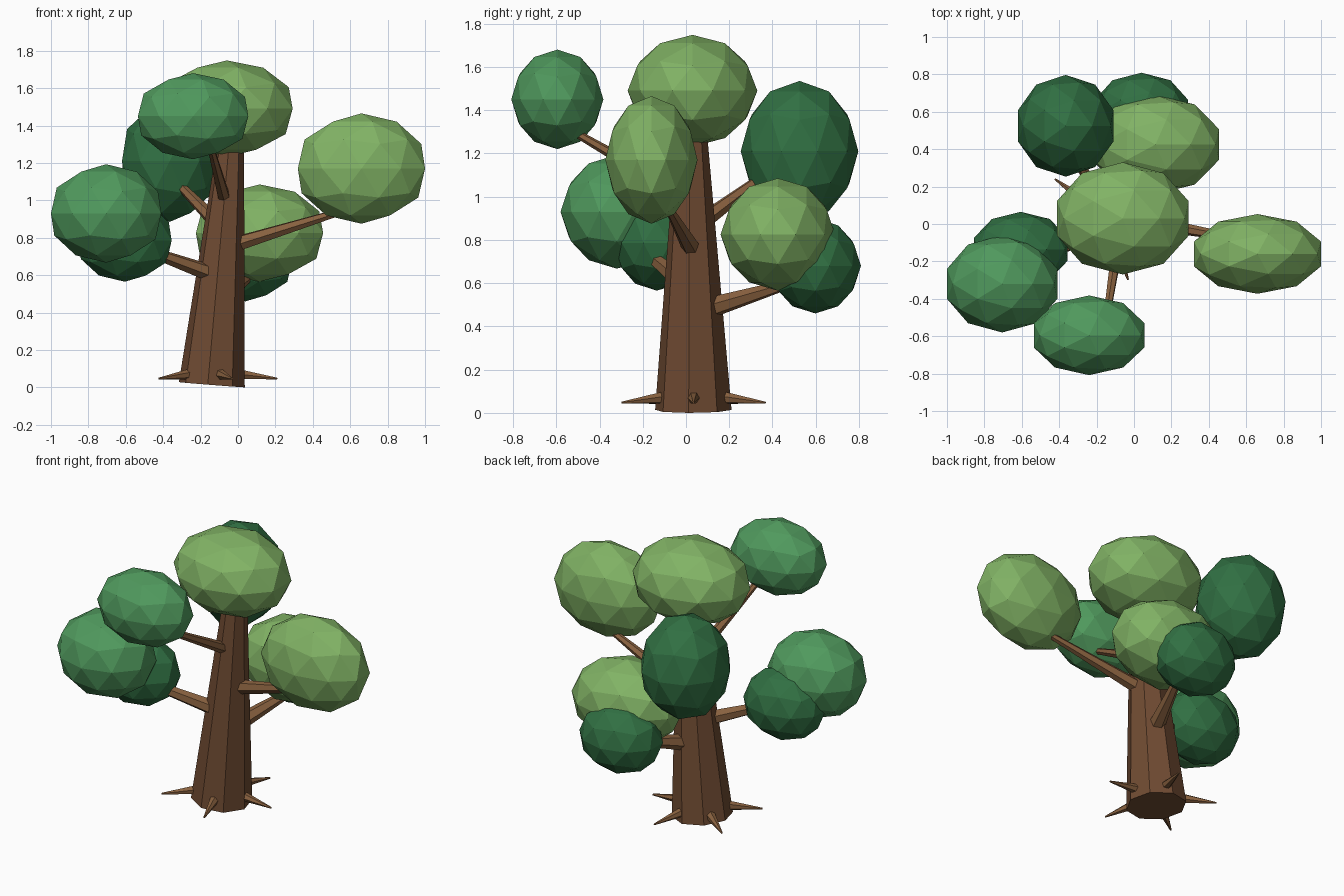
import bpy, bmesh, math
from mathutils import Vector, Matrix

if "Cube" in bpy.data.objects:
    bpy.data.objects.remove(bpy.data.objects["Cube"])


def material(name, rgb):
    m = bpy.data.materials.new(name)
    m.diffuse_color = (*rgb, 1)
    m.use_nodes = True
    m.node_tree.nodes["Principled BSDF"].inputs["Base Color"].default_value = m.diffuse_color
    return m


BARK = material("bark", (0.16, 0.07, 0.032))
WOOD = material("branch_wood", (0.25, 0.12, 0.05))
LIGHT = material("light_leaves", (0.22, 0.45, 0.13))
MID = material("mid_leaves", (0.08, 0.32, 0.11))
DARK = material("dark_leaves", (0.03, 0.16, 0.055))


def finish(name, bm, mat):
    me = bpy.data.meshes.new(name)
    bm.to_mesh(me)
    bm.free()
    me.materials.append(mat)
    ob = bpy.data.objects.new(name, me)
    bpy.context.collection.objects.link(ob)


def taper(name, a, b, r1, r2, sides, mat, spin=0):
    """Flat-shaded tapered rod from point a to point b."""
    a, b = Vector(a), Vector(b)
    d = b - a
    rot = Vector((0, 0, 1)).rotation_difference(d).to_matrix().to_4x4()
    mtx = Matrix.Translation((a + b) / 2) @ rot @ Matrix.Rotation(math.radians(spin), 4, 'Z')
    bm = bmesh.new()
    bmesh.ops.create_cone(bm, cap_ends=True, segments=sides, radius1=r1,
                          radius2=r2, depth=d.length, matrix=mtx)
    finish(name, bm, mat)


def clump(name, centre, radii, mat):
    """Faceted leaf ball stretched to exact half-extents."""
    bm = bmesh.new()
    bmesh.ops.create_icosphere(bm, subdivisions=2, radius=1)
    ext = [max(v.co[i] for v in bm.verts) for i in range(3)]
    for v in bm.verts:
        v.co = Vector([centre[i] + v.co[i] * radii[i] / ext[i] for i in range(3)])
    finish(name, bm, mat)


# Leaning trunk
taper("trunk", (-0.14, 0.034, 0.014), (-0.035, 0.025, 1.35), 0.178, 0.068, 8, BARK, -7)

# Five root spikes around the base
for i in range(5):
    t = math.radians(72 * i)
    c, s = math.cos(t), math.sin(t)
    taper(f"root_{i + 1}", (-0.14 + 0.11 * c, 0.035 + 0.11 * s, 0.075),
          (-0.14 + 0.35 * c, 0.035 + 0.35 * s, 0.047), 0.034, 0.005, 6, WOOD)

# Branches
for name, a, b, r1, r2 in [
    ("right_branch", (-0.08, 0.035, 0.745), (0.60, -0.085, 0.955), 0.046, 0.018),
    ("front_branch", (-0.07, 0.0, 1.0), (-0.15, -0.52, 1.30), 0.036, 0.018),
    ("left_branch", (-0.12, -0.01, 0.60), (-0.55, -0.20, 0.755), 0.048, 0.024),
    ("back_left_branch", (-0.10, 0.05, 0.865), (-0.37, 0.42, 1.14), 0.042, 0.018),
    ("back_branch", (-0.10, 0.04, 0.465), (0.08, 0.52, 0.61), 0.055, 0.020),
]:
    taper(name, a, b, r1, r2, 6, WOOD)

# Leaf clumps
clump("leaves_right", (0.66, -0.16, 1.17), (0.34, 0.213, 0.295), LIGHT)
clump("leaves_top", (-0.06, 0.03, 1.49), (0.352, 0.30, 0.258), LIGHT)
clump("leaves_front", (-0.24, -0.595, 1.45), (0.295, 0.213, 0.23), MID)
clump("leaves_left", (-0.705, -0.32, 0.93), (0.295, 0.26, 0.263), MID)
clump("leaves_left_low", (-0.605, -0.135, 0.785), (0.25, 0.20, 0.22), DARK)
clump("leaves_back_left", (-0.365, 0.525, 1.21), (0.255, 0.272, 0.325), DARK)
clump("leaves_back", (0.115, 0.425, 0.825), (0.34, 0.265, 0.26), LIGHT)
clump("leaves_back_low", (0.04, 0.598, 0.68), (0.25, 0.211, 0.22), DARK)
